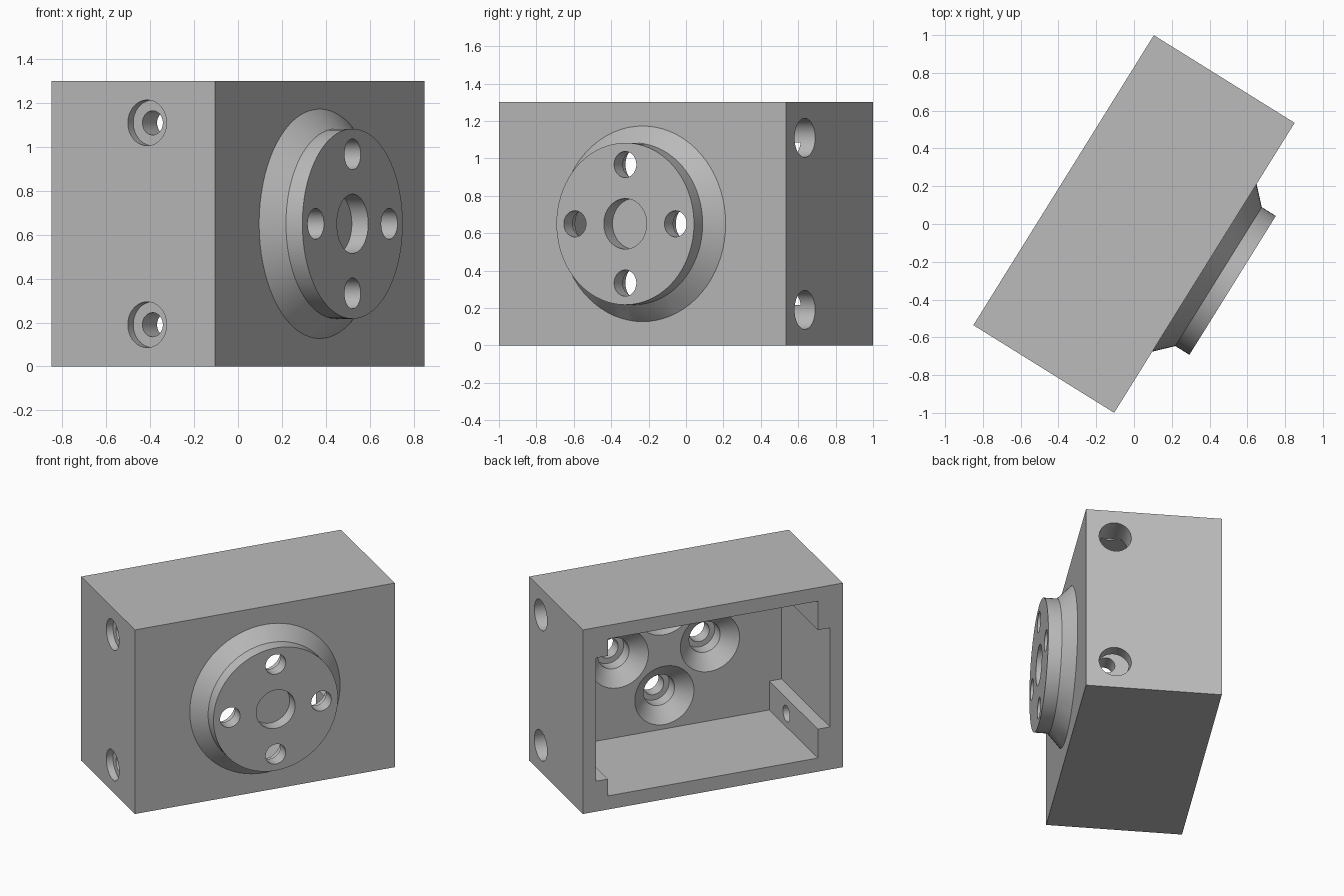
import bpy, bmesh, math
from mathutils import Matrix, Vector

old = bpy.data.objects.get("Cube")
if old:
    bpy.data.objects.remove(old, do_unlink=True)

# Housing frame: x along the length, -y out through the flange, z up
HALF_L, HALF_T, HEIGHT = 0.904, 0.439, 1.30
STEP = 0.088
FLOOR = HALF_T - STEP + 0.002
NECK, FACE = HALF_T + STEP, HALF_T + 2 * STEP
MID = HEIGHT / 2

grey = bpy.data.materials.new("plain grey")
grey.use_nodes = True
grey.diffuse_color = (0.5, 0.5, 0.5, 1)
grey.node_tree.nodes["Principled BSDF"].inputs["Base Color"].default_value = (0.5, 0.5, 0.5, 1)


def finish(name, bm):
    bmesh.ops.recalc_face_normals(bm, faces=bm.faces)
    mesh = bpy.data.meshes.new(name)
    bm.to_mesh(mesh)
    bm.free()
    mesh.materials.append(grey)
    obj = bpy.data.objects.new(name, mesh)
    bpy.context.collection.objects.link(obj)
    return obj


def block(name, x, y, z):
    """Box between pairs of limits."""
    bm = bmesh.new()
    bmesh.ops.create_cube(bm, size=1)
    for v in bm.verts:
        v.co = Vector([(a + b) / 2 + c * (b - a) for (a, b), c in zip((x, y, z), v.co)])
    return finish(name, bm)


def turned(name, profile, origin, axis, sides=72):
    """Solid of revolution from (radius, distance along axis) pairs."""
    bm = bmesh.new()
    rings = [[bm.verts.new((r * math.cos(math.tau * i / sides),
                            r * math.sin(math.tau * i / sides), d))
              for i in range(sides)] for r, d in profile]
    for a, b in zip(rings, rings[1:]):
        for i in range(sides):
            j = (i + 1) % sides
            bm.faces.new((a[i], a[j], b[j], b[i]))
    bm.faces.new(rings[0])
    bm.faces.new(rings[-1])
    turn = Vector((0, 0, 1)).rotation_difference(Vector(axis)).to_matrix().to_4x4()
    bm.transform(Matrix.Translation(origin) @ turn)
    return finish(name, bm)


def combine(target, tool, operation):
    tool.hide_render = True
    mod = target.modifiers.new(tool.name, "BOOLEAN")
    mod.operation, mod.solver, mod.object = operation, "EXACT", tool
    bpy.context.view_layer.objects.active = target
    bpy.ops.object.modifier_apply(modifier=mod.name)
    bpy.data.objects.remove(tool, do_unlink=True)


OUT = (0, -1, 0)
housing = block("housing", (-HALF_L, HALF_L), (-HALF_T, HALF_T), (0, HEIGHT))

# Flange with a sloping foot
flange = turned("flange", [(0.55, HALF_T - 0.027), (0.523, HALF_T), (0.433, NECK), (0.433, FACE)],
                (0, 0, MID), OUT)
combine(housing, flange, "UNION")

# Open cavity, widened at each end between the corner blocks
cavity_y = (-FLOOR, HALF_T + 0.1)
core = block("cavity", (-0.73, 0.73), cavity_y, (0.096, HEIGHT - 0.096))
combine(housing, core, "DIFFERENCE")
for side, low in ((-1, 0.30), (1, 0.215)):
    x = sorted((side * 0.5, side * 0.815))
    pocket = block("end_pocket", x, cavity_y, (low, HEIGHT - low))
    combine(housing, pocket, "DIFFERENCE")

# Blind centre bore
bore = turned("centre_bore", [(0.135, NECK), (0.135, FACE + 0.05)], (0, 0, MID), OUT)
combine(housing, bore, "DIFFERENCE")

# Four stepped bolt holes, flared on the inside
for k in range(4):
    a = k * math.pi / 2
    bolt = turned("bolt_hole", [(0.216, FLOOR - 0.01), (0.206, FLOOR), (0.108, HALF_T),
                                (0.108, NECK), (0.07, NECK), (0.07, FACE + 0.05)],
                  (0.317 * math.cos(a), 0, MID + 0.317 * math.sin(a)), OUT)
    combine(housing, bolt, "DIFFERENCE")

# Mounting holes: counterbored at one end, plain at the other
for z in (0.19, HEIGHT - 0.19):
    screw = turned("screw_hole", [(0.055, 0.7), (0.055, HALF_L - 0.047), (0.104, HALF_L - 0.047),
                                  (0.104, HALF_L + 0.05)], (0, -0.075, z), (-1, 0, 0))
    combine(housing, screw, "DIFFERENCE")
    access = turned("access_hole", [(0.104, 0.7), (0.104, HALF_L + 0.05)],
                    (0, -0.25, z), (1, 0, 0))
    combine(housing, access, "DIFFERENCE")

# Turn the housing to its resting angle
housing.data.transform(Matrix.Rotation(math.radians(58.1), 4, "Z"))
bpy.ops.object.select_all(action="DESELECT")
housing.select_set(True)
bpy.context.view_layer.objects.active = housing
bpy.ops.object.shade_smooth_by_angle(angle=math.radians(25))
